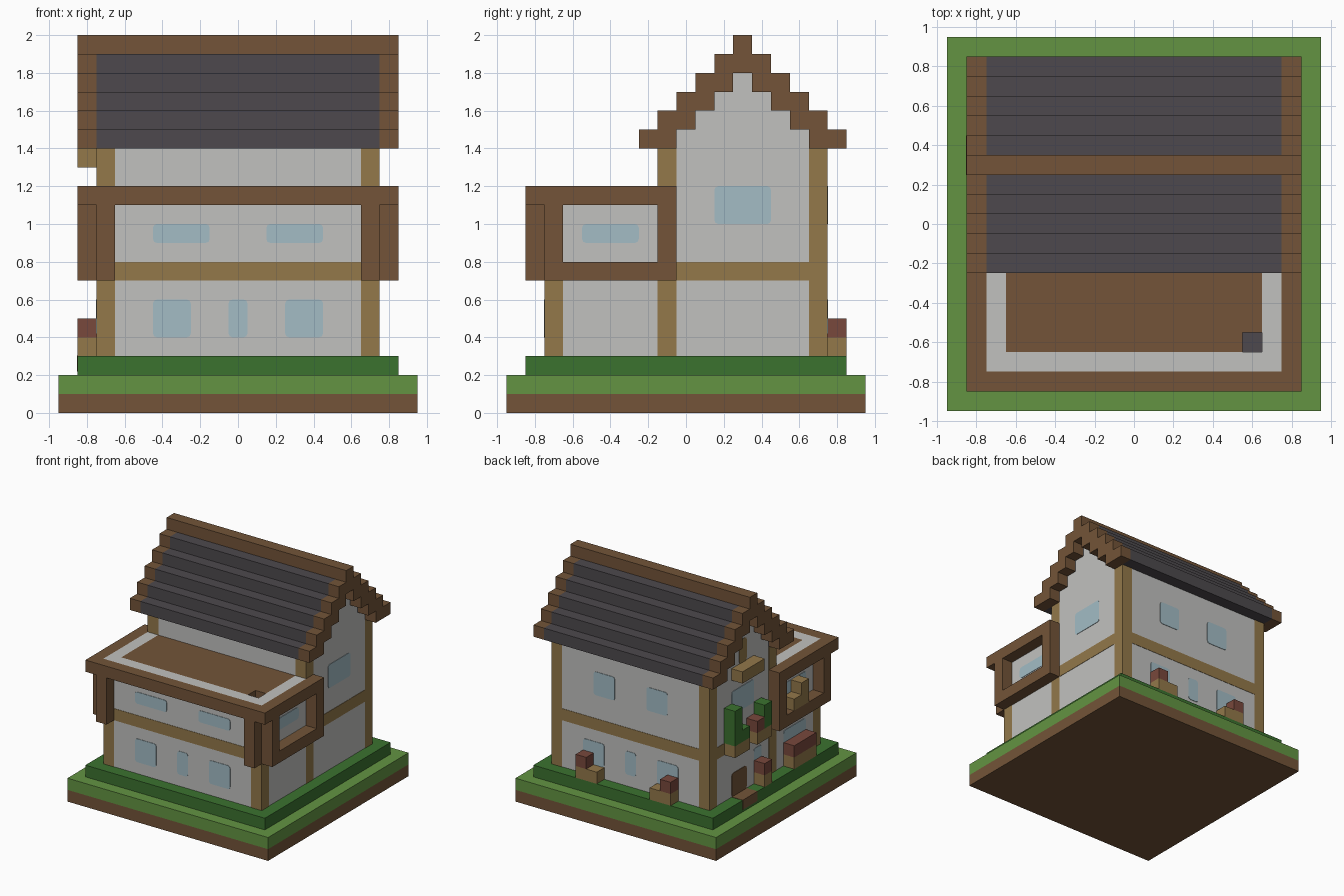
import bpy
import bmesh
from mathutils import Vector

cube = bpy.data.objects.get("Cube")
if cube:
    bpy.data.objects.remove(cube, do_unlink=True)


def material(name, *srgb):
    # 8-bit display colour to linear
    lin = [((c / 255 + 0.055) / 1.055) ** 2.4 for c in srgb] + [1]
    m = bpy.data.materials.new(name)
    m.use_nodes = True
    m.diffuse_color = lin
    m.node_tree.nodes["Principled BSDF"].inputs["Base Color"].default_value = lin
    return m


BROWN = material("brown wood", 115, 84, 56)
TAN = material("tan wood", 147, 120, 74)
WHITE = material("white plaster", 193, 193, 191)
SLATE = material("dark slate", 77, 73, 77)
GLASS = material("pale blue glass", 163, 188, 197)
GRASS = material("light grass", 99, 148, 66)
LEAF = material("dark green leaf", 59, 114, 47)
RED = material("red flower", 120, 72, 60)


def box(name, mat, x, y, z, round_axis=None):
    """Box between (low, high) pairs; optionally rounds the edges along one axis."""
    bm = bmesh.new()
    bmesh.ops.create_cube(bm, size=1)
    spans = [sorted(p) for p in (x, y, z)]
    for v in bm.verts:
        v.co = Vector([(a + b) / 2 + c * (b - a) for (a, b), c in zip(spans, v.co)])
    if round_axis is not None:
        edges = [e for e in bm.edges
                 if e.verts[0].co[round_axis] != e.verts[1].co[round_axis]]
        bmesh.ops.bevel(bm, geom=edges, offset=0.02, segments=2, profile=0.5,
                        affect='EDGES')
    mesh = bpy.data.meshes.new(name)
    bm.to_mesh(mesh)
    bm.free()
    mesh.materials.append(mat)
    ob = bpy.data.objects.new(name, mesh)
    bpy.context.collection.objects.link(ob)
    return ob


def plate(name, mat, axis, wall, span, z):
    """Thin rounded panel on the wall at the signed position along axis 0 or 1."""
    depth = (wall * 0.99, wall * 1.005)
    if axis == 0:
        box(name, mat, depth, span, z, 0)
    else:
        box(name, mat, span, depth, z, 1)


W = 0.747   # plaster sits just behind the timber

# Ground
box("soil_base", BROWN, (-.95, .95), (-.95, .95), (0, .1))
box("lawn", GRASS, (-.95, .95), (-.95, .95), (.1, .2))
box("garden_bed", LEAF, (-.85, .85), (-.85, .85), (.2, .3))
box("door_step", BROWN, (-.853, -.74), (.25, .45), (.22, .303))

# Plaster walls
box("front_walls", WHITE, (-W, W), (-W, -.1), (.3, 1.1))
box("main_walls", WHITE, (-W, W), (-.147, W), (.3, 1.4))
for i in range(4):
    h = .35 - .1 * i
    box("gable_wall", WHITE, (-W, W), (.3 - h, .3 + h), (1.4 + .1 * i, 1.5 + .1 * i))

# Tan timber frame
box("floor_band", TAN, (-.75, .75), (-.75, .75), (.7, .8))
for s in (-1, 1):
    for y, top in ((-.75, .7), (-.15, 1.4), (.65, 1.4)):
        box("corner_post", TAN, (s * .65, s * .75), (y, y + .1), (.3, top))

# Flat front roof with parapet, rim and hatch opening
roof_z = (1.1, 1.2)
box("front_parapet", WHITE, (-.75, .75), (-.75, -.65), roof_z)
box("front_rim", BROWN, (-.85, .85), (-.85, -.75), roof_z)
box("terrace_floor", BROWN, (-.65, .65), (-.55, -.15), roof_z)
box("terrace_floor_edge", BROWN, (-.65, .55), (-.65, -.55), roof_z)
box("hatch_bottom", SLATE, (.55, .65), (-.65, -.55), (1.1, 1.104))
for s in (-1, 1):
    outer = (s * .75, s * .85)
    box("side_parapet", WHITE, (s * .65, s * .75), (-.65, -.15), roof_z)
    box("side_rim", BROWN, outer, (-.75, -.05), roof_z)
    # Side frame and front bracket under the rim
    box("frame_sill", BROWN, outer, (-.75, -.05), (.7, .8))
    box("frame_front_post", BROWN, outer, (-.75, -.65), (.8, 1.1))
    box("frame_back_post", BROWN, outer, (-.15, -.05), (.8, 1.1))
    box("front_bracket", BROWN, (s * .65, s * .75), (-.85, -.75), (.7, 1.1))

# Stepped roof
for i in range(5):
    out, inn = .55 - .1 * i, max(.35 - .1 * i, 0)
    z = (1.4 + .1 * i, 1.5 + .1 * i)
    for s in (-1, 1):
        y = (.3 + s * inn, .3 + s * out)
        box("roof_course", SLATE, (-.75, .75), y, z)
        for e in (-1, 1):
            box("roof_edge", BROWN, (e * .75, e * .85), y, z)
box("roof_ridge", BROWN, (-.85, .85), (.25, .35), (1.9, 2))

# Windows
lower, upper, slot = (.4, .6), (1, 1.2), (.9, 1)
for s in (-1, 1):
    plate("front_upper_window", GLASS, 1, -W, (s * .15, s * .45), slot)
    plate("side_upper_window", GLASS, 0, s * W, (.15, .45), upper)
    plate("side_frame_window", GLASS, 0, s * W, (-.55, -.25), slot)
    plate("back_upper_window", GLASS, 1, W, (s * .15, s * .35), upper)
    for wall in (-W, W):
        plate("lower_window", GLASS, 1, wall, (s * .25, s * .45), lower)
for wall in (-W, W):
    plate("lower_slot_window", GLASS, 1, wall, (-.05, .05), lower)
plate("side_slot_window", GLASS, 0, -W, (.05, .15), lower)
plate("side_low_window", GLASS, 0, -W, (-.55, -.25), lower)

# Door, awning and gable beam on the right side
plate("door", BROWN, 0, -W, (.25, .45), (.3, .5))
plate("gable_beam", TAN, 0, -W, (.25, .35), (1.4, 1.6))
side = (-.85, -.745)
box("awning", TAN, side, (.15, .45), (1.3, 1.4))

# Planters on the right side: trough, then plants as (colour, span, top)
planters = [
    ((.05, .15), .3, [(RED, (.05, .15), .5)]),
    ((-.55, -.25), .3, [(RED, (-.55, -.25), .5)]),
    ((.35, .55), .7, [(LEAF, (.45, .55), 1.1), (LEAF, (.35, .45), .9)]),
    ((.05, .25), .7, [(RED, (.15, .25), .9), (LEAF, (.05, .15), 1)]),
    ((-.45, -.25), .8, [(TAN, (-.45, -.35), 1)]),
]
for span, z, plants in planters:
    box("planter", TAN, side, span, (z, z + .1))
    for mat, y, top in plants:
        box("plant", mat, side, y, (z + .1, top))

# Planters along the back
for s in (-1, 1):
    box("back_planter", TAN, (s * .25, s * .45), (.745, .85), (.3, .4))
    box("back_flower", RED, (s * .35, s * .45), (.745, .85), (.4, .5))
